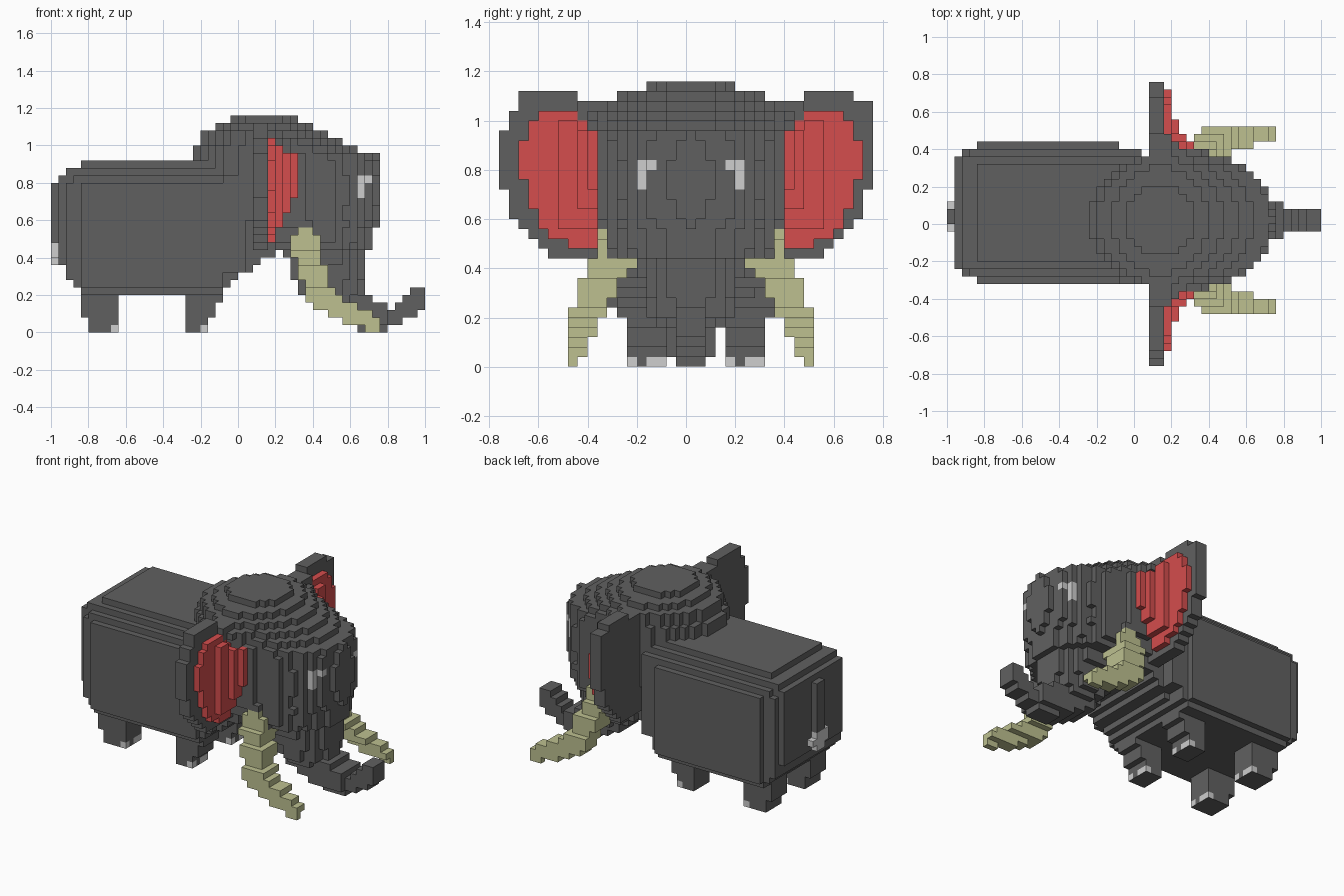
import bpy, bmesh, math

U = 0.04                      # block size
X0, Y0 = -1.0, -0.76          # grid origin
MID = 0.02                    # symmetry plane of head, trunk and tusks
cells = {}                    # (i, j, k) -> (part, colour index)

COLOURS = [("dark_grey", (0.118, 0.118, 0.118)), ("ear_red", (0.66, 0.075, 0.075)),
           ("tusk_ivory", (0.51, 0.53, 0.28)), ("light_grey", (0.62, 0.62, 0.62))]
GREY, RED, IVORY, LIGHT = range(4)
mats = []
for name, c in COLOURS:
    m = bpy.data.materials.new(name)
    m.diffuse_color = (*c, 1)
    mats.append(m)


def span(a, b, origin):
    return range(round((a - origin) / U), round((b - origin) / U))


def block(part, col, xs, ys, zs):
    """Fill a box of cells."""
    for i in span(*xs, X0):
        for j in span(*ys, Y0):
            for k in span(*zs, 0):
                cells[i, j, k] = (part, col)


def pair(part, col, xs, ys, zs, mid=MID):
    """Fill a box on the -y side and its mirror image."""
    block(part, col, xs, ys, zs)
    block(part, col, xs, (2 * mid - ys[1], 2 * mid - ys[0]), zs)


def oval(part, col, x0, x1, half, z0, z1):
    """Fill an elliptical slab of cells."""
    cx, rx = (x0 + x1) / 2, (x1 - x0) / 2
    for i in span(x0, x1, X0):
        x = X0 + (i + 0.5) * U
        for j in range(38):
            y = Y0 + (j + 0.5) * U
            if ((x - cx) / rx) ** 2 + ((y - MID) / half) ** 2 <= 1:
                for k in span(z0, z1, 0):
                    cells[i, j, k] = (part, col)


# Body: long box with stepped edges (x start, x end, y start, y end, z start, z end)
for x0, x1, y0, y1, z0, z1 in [(-0.84, -0.08, -0.28, 0.40, 0.20, 0.24), (-0.84, -0.08, -0.32, 0.44, 0.24, 0.80),
                               (-0.88, -0.04, -0.28, 0.40, 0.24, 0.84), (-0.92, -0.04, -0.28, 0.40, 0.28, 0.80),
                               (-0.96, -0.04, -0.24, 0.36, 0.36, 0.84), (-0.92, 0.04, -0.24, 0.36, 0.84, 0.88),
                               (-0.84, 0.04, -0.20, 0.32, 0.88, 0.92), (-0.08, 0.04, -0.32, 0.40, 0.32, 0.84)]:
    block("body", GREY, (x0, x1), (y0, y1), (z0, z1))
# Chest: upturned steps rising towards the head
for x1, half, z0 in [(-0.04, 0.26, 0.24), (0.00, 0.28, 0.28), (0.08, 0.30, 0.32),
                     (0.12, 0.30, 0.36), (0.20, 0.30, 0.40), (0.24, 0.26, 0.44)]:
    block("body", GREY, (-0.08, x1), (MID - half, MID + half), (z0, 0.60))

# Tail with a light tuft
block("tail", GREY, (-1.0, -0.96), (0.0, 0.08), (0.40, 0.80))
block("tail", LIGHT, (-1.0, -0.96), (-0.04, 0.12), (0.40, 0.44))
block("tail", LIGHT, (-1.0, -0.96), (0.0, 0.08), (0.36, 0.48))
block("tail", LIGHT, (-1.0, -0.96), (-0.04, 0.0), (0.44, 0.48))

# Legs with light toenails
for part, x0, x1 in [("rear_leg", -0.80, -0.64), ("front_leg", -0.28, -0.16)]:
    for y0, y1 in [(-0.24, -0.08), (0.16, 0.32)]:
        block(part, GREY, (x0, x1), (y0, y1), (0, 0.20))
        if part == "rear_leg":
            block(part, GREY, (x0 - U, x1), (y0, y1), (0.08, 0.20))
        else:
            block(part, GREY, (x0, x1 + U), (y0, y1), (0.08, 0.20))
            block(part, GREY, (x0, x1 + 2 * U), (y0, y1), (0.16, 0.24))
        for y in (y0, y0 + 2 * U, y1 - U):
            block(part, LIGHT, (x1 - U, x1), (y, y + U), (0, U))

# Head: stacked ovals (x start, x end, half width, z start, z end)
for s in [(-0.04, 0.32, 0.19, 1.12, 1.16), (-0.12, 0.40, 0.29, 1.08, 1.12),
          (-0.20, 0.48, 0.33, 1.04, 1.08), (-0.20, 0.56, 0.35, 1.00, 1.04),
          (-0.24, 0.64, 0.36, 0.96, 1.00), (-0.24, 0.742, 0.37, 0.92, 0.96),
          (-0.24, 0.75, 0.37, 0.84, 0.92), (-0.24, 0.76, 0.37, 0.68, 0.84),
          (-0.24, 0.75, 0.37, 0.60, 0.68), (-0.16, 0.742, 0.37, 0.56, 0.60),
          (-0.04, 0.72, 0.36, 0.48, 0.56), (0.12, 0.72, 0.32, 0.44, 0.48),
          (0.24, 0.68, 0.23, 0.40, 0.44), (0.28, 0.68, 0.21, 0.36, 0.40)]:
    oval("head", GREY, *s)


# Eyes: light cells set in the front of the head
def is_eye(x, y, z):
    d = abs(y - MID)
    return x > 0.6 and ((0.17 < d < 0.23 and 0.72 < z < 0.84) or (0.13 < d < 0.19 and 0.80 < z < 0.84))


for (i, j, k), (part, col) in list(cells.items()):
    x, y, z = X0 + (i + 0.5) * U, Y0 + (j + 0.5) * U, (k + 0.5) * U
    if part == "head" and (i + 1, j, k) not in cells and is_eye(x, y, z):
        cells[i, j, k] = ("eyes", LIGHT)

# Trunk: tapering ovals, then a curled tip
for s in [(0.28, 0.68, 0.19, 0.28, 0.36), (0.32, 0.68, 0.17, 0.20, 0.28),
          (0.36, 0.70, 0.14, 0.16, 0.20)]:
    oval("trunk", GREY, *s)
for x0, x1, half, z0, z1 in [(0.40, 0.72, 0.10, 0.12, 0.20), (0.48, 0.80, 0.10, 0.08, 0.16),
                             (0.56, 0.80, 0.10, 0.04, 0.08), (0.64, 0.80, 0.06, 0.0, 0.04),
                             (0.76, 0.88, 0.06, 0.04, 0.12), (0.84, 0.96, 0.06, 0.08, 0.16),
                             (0.88, 1.00, 0.06, 0.12, 0.20), (0.92, 1.00, 0.06, 0.20, 0.24)]:
    block("trunk", GREY, (x0, x1), (MID - half, MID + half), (z0, z1))

# Ears: upright slabs (y start, y end, z start, z end)
for y0, y1, z0, z1 in [(-0.76, -0.72, 0.72, 0.96), (-0.72, -0.68, 0.60, 1.04),
                       (-0.68, -0.64, 0.56, 1.12), (-0.64, -0.60, 0.52, 1.12),
                       (-0.60, -0.56, 0.48, 1.12), (-0.56, -0.48, 0.44, 1.12),
                       (-0.48, -0.24, 0.44, 1.08)]:
    pair("ears", GREY, (0.08, 0.16), (y0, y1), (z0, z1), 0.0)
block("ears", GREY, (0.08, 0.16), (-0.48, -0.44), (1.08, 1.12))
block("ears", GREY, (0.08, 0.16), (0.68, 0.76), (0.96, 1.08))
# Ear roots thickening over the linings
for x1, y0, z0 in [(0.20, -0.44, 1.00), (0.24, -0.40, 1.00), (0.28, -0.36, 0.96)]:
    pair("ears", GREY, (0.16, x1), (y0, -0.28), (z0, 1.08 if x1 < 0.22 else 1.04))
# Ear linings, thicker next to the head
for y0, y1, x1, z0, z1 in [(-0.68, -0.64, 0.20, 0.76, 0.92), (-0.64, -0.60, 0.20, 0.64, 1.00),
                           (-0.60, -0.56, 0.20, 0.56, 1.04), (-0.56, -0.52, 0.20, 0.52, 1.04),
                           (-0.52, -0.48, 0.24, 0.52, 1.04), (-0.48, -0.44, 0.24, 0.48, 1.04),
                           (-0.44, -0.40, 0.28, 0.48, 1.00), (-0.40, -0.36, 0.32, 0.48, 0.96)]:
    pair("ear_linings", RED, (0.16, 0.20), (y0, y1), (z0, z1))
    for n in range(len(span(0.20, x1, X0))):      # the lower edge slopes back
        x = 0.20 + n * U
        pair("ear_linings", RED, (x, x + U), (y0, y1), (0.56 + 2 * n * U, z1 - 0.04 * (n < 2)))

# Tusks: overlapping steps curving out, down and forward
for x0, x1, y0, y1, z0, z1 in [(0.32, 0.40, -0.36, -0.32, 0.52, 0.56), (0.28, 0.44, -0.36, -0.32, 0.44, 0.52),
                               (0.28, 0.44, -0.40, -0.20, 0.40, 0.44), (0.32, 0.44, -0.40, -0.24, 0.36, 0.40),
                               (0.32, 0.48, -0.44, -0.28, 0.28, 0.36), (0.36, 0.48, -0.44, -0.32, 0.24, 0.28),
                               (0.36, 0.52, -0.48, -0.32, 0.20, 0.24), (0.36, 0.56, -0.48, -0.36, 0.16, 0.20),
                               (0.40, 0.64, -0.48, -0.36, 0.12, 0.16), (0.48, 0.72, -0.48, -0.40, 0.08, 0.12),
                               (0.56, 0.76, -0.48, -0.40, 0.04, 0.08), (0.68, 0.76, -0.48, -0.44, 0.0, 0.04)]:
    pair("tusks", IVORY, (x0, x1), (y0, y1), (z0, z1))

# Turn the exposed block sides of each part into a mesh
SIDES = []
for a in range(3):
    for s in (0, 1):
        b, c = (a + 1) % 3, (a + 2) % 3
        quad = []
        for u, v in [(0, 0), (1, 0), (1, 1), (0, 1)]:
            p = [0, 0, 0]
            p[a], p[b], p[c] = s, u, v
            quad.append(tuple(p))
        n = [0, 0, 0]
        n[a] = 2 * s - 1
        SIDES.append((n, quad if s else quad[::-1]))

for part in sorted({p for p, _ in cells.values()}):
    bm = bmesh.new()
    verts, used = {}, []
    for (i, j, k), (p, col) in cells.items():
        if p != part:
            continue
        for n, quad in SIDES:
            if (i + n[0], j + n[1], k + n[2]) in cells:
                continue
            corners = []
            for q in quad:
                key = (i + q[0], j + q[1], k + q[2])
                if key not in verts:
                    verts[key] = bm.verts.new((X0 + key[0] * U, Y0 + key[1] * U, key[2] * U))
                corners.append(verts[key])
            shade = GREY if k == 0 and n[2] < 0 and col == LIGHT else col   # grey soles
            if shade not in used:
                used.append(shade)
            bm.faces.new(corners).material_index = used.index(shade)
    mesh = bpy.data.meshes.new(part)
    bm.to_mesh(mesh)
    bm.free()
    for col in used:
        mesh.materials.append(mats[col])
    bpy.context.collection.objects.link(bpy.data.objects.new(part, mesh))
